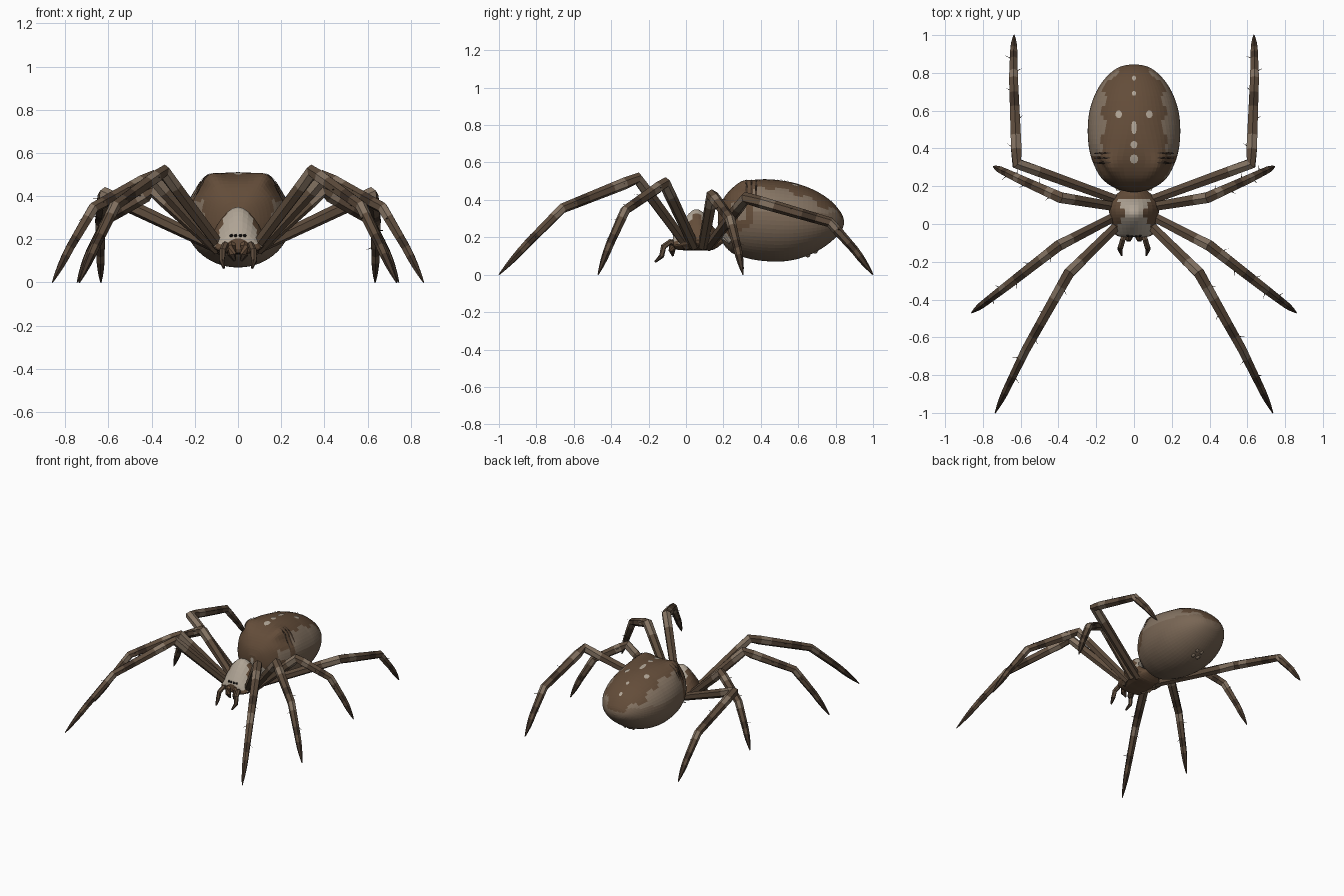
import bpy, bmesh, math, random
from mathutils import Vector

random.seed(4)
cube = bpy.data.objects.get("Cube")
if cube:
    bpy.data.objects.remove(cube, do_unlink=True)


def material(name, *rgb):
    m = bpy.data.materials.new(name)
    m.use_nodes = True
    m.diffuse_color = (*rgb, 1)
    m.node_tree.nodes["Principled BSDF"].inputs["Base Color"].default_value = (*rgb, 1)
    return m


MATS = {
    "brown": material("brown", .125, .073, .041),
    "dark": material("dark brown", .055, .035, .023),
    "leg": material("leg brown", .112, .073, .046),
    "belly": material("belly taupe", .19, .133, .09),
    "flank": material("flank taupe", .235, .175, .125),
    "pale": material("pale grey", .43, .37, .30),
    "black": material("eye black", .012, .01, .009),
}
KEYS = list(MATS)


def finish(name, bm):
    bmesh.ops.recalc_face_normals(bm, faces=bm.faces)
    me = bpy.data.meshes.new(name)
    bm.to_mesh(me)
    bm.free()
    for m in MATS.values():
        me.materials.append(m)
    ob = bpy.data.objects.new(name, me)
    bpy.context.collection.objects.link(ob)
    return ob


def loft(name, rings, rule):
    """Skin closed rings; rule(ring index, centre, normal) names the colour."""
    bm = bmesh.new()
    vs = [[bm.verts.new(p) for p in r] for r in rings]
    n = len(vs[0])
    made = []
    for i in range(len(vs) - 1):
        for j in range(n):
            k = (j + 1) % n
            made.append((i, bm.faces.new((vs[i][j], vs[i][k], vs[i + 1][k], vs[i + 1][j]))))
    made += [(0, bm.faces.new(vs[0])), (len(vs) - 2, bm.faces.new(vs[-1]))]
    bmesh.ops.recalc_face_normals(bm, faces=bm.faces)
    for i, f in made:
        f.material_index = KEYS.index(rule(i, f.calc_center_median(), f.normal))
    return finish(name, bm)


def smooth_rows(rows, steps):
    """Catmull-Rom resampling of rows of numbers."""
    out = []
    for i in range(len(rows) - 1):
        a, b, c, d = rows[max(i - 1, 0)], rows[i], rows[i + 1], rows[min(i + 2, len(rows) - 1)]
        for s in range(steps):
            t = s / steps
            out.append([q + .5 * t * (r - p + t * (2*p - 5*q + 4*r - w + t * (3*(q - r) + w - p)))
                        for p, q, r, w in zip(a, b, c, d)])
    return out + [list(rows[-1])]


def body_rings(rows, steps, sides, shape):
    return [[shape(math.cos(a), math.sin(a), y, (top + bot) / 2, (top - bot) / 2, hw)
             for a in (math.tau * j / sides for j in range(sides))]
            for y, top, bot, hw in smooth_rows(rows, steps)]


def tube(name, path, radii, rule, sides=6):
    rings = []
    for i, p in enumerate(path):
        d = (path[min(i + 1, len(path) - 1)] - path[max(i - 1, 0)]).normalized()
        u = d.cross(Vector((0, 0, 1))).normalized()
        v = u.cross(d)
        rings.append([p + radii[i] * (u * math.cos(a) + v * math.sin(a))
                      for a in (math.tau * (j + .5) / sides for j in range(sides))])
    return loft(name, rings, rule)


# abdomen: egg with two front shoulders and a leaf-shaped back marking
ABDOMEN = [(.17, .33, .28, .03), (.19, .39, .19, .10), (.24, .455, .12, .17), (.32, .495, .09, .215),
           (.40, .51, .075, .238), (.50, .505, .07, .245), (.60, .485, .085, .235), (.70, .445, .125, .20),
           (.78, .39, .18, .145), (.83, .33, .235, .08), (.845, .29, .27, .015)]


def abdomen_shape(c, s, y, mid, half, hw):
    front = max(0, min(1, (.55 - y) / .2))
    power = 1 - .42 * front if s > 0 else 1
    x = hw * math.copysign(abs(c) ** power, c)
    z = mid + half * s
    x *= 1 - .1 * math.exp(-((z - .42) / .03) ** 2 - ((y - .29) / .08) ** 2)
    if s > 0:
        z += .035 * s * math.exp(-((abs(x) - .14) / .06) ** 2 - ((y - .29) / .07) ** 2)
    return Vector((x, y, z))


def abdomen_colour(i, c, n):
    x = abs(c.x)
    if c.y < .36:
        if x > .16 and .30 < c.z < .38 and c.y < .31:
            return "flank"
        return "brown" if c.z > .2 + .5 * max(0, c.y - .22) else "belly"
    edge = .162 + .018 * math.sin(c.y * 45) - .6 * max(0, c.y - .7) + .3 * max(0, .45 - c.y)
    if n.z > 0 and c.z > .3 and x < edge:
        return "brown"
    return "flank" if c.z > .33 else "belly"


abdomen = loft("abdomen", body_rings(ABDOMEN, 4, 60, abdomen_shape), abdomen_colour)


def patch(name, x, y, rx, ry, key, aim=Vector((0, 0, -1)), sides=10):
    """Thin plate laid on the abdomen, cast along aim from above (y is where it lands)."""
    hit, mid, _, _ = abdomen.ray_cast(Vector((x, y, .3)) - aim, aim)
    if not hit:
        return
    across = Vector((1, 0, 0))
    along = across.cross(aim)
    bm = bmesh.new()

    def vert(r, a):
        start = mid - aim + across * rx * r * math.cos(a) + along * ry * r * math.sin(a)
        ok, p, n, _ = abdomen.ray_cast(start, aim)
        return bm.verts.new(p + n * .004) if ok else bm.verts.new(start + aim)

    centre = vert(0, 0)
    inner, outer = [[vert(r, math.tau * (j + .5) / sides) for j in range(sides)] for r in (.5, 1)]
    for j in range(sides):
        k = (j + 1) % sides
        bm.faces.new((centre, inner[j], inner[k]))
        bm.faces.new((inner[j], outer[j], outer[k], inner[k]))
    for f in bm.faces:
        f.material_index = KEYS.index(key)
    finish(name, bm)


# pale spots down the back, and the broken band across the shoulders
for k, (y, rx, ry) in enumerate(((.345, .023, .024), (.42, .018, .02), (.51, .015, .036),
                                 (.69, .011, .013), (.77, .011, .013))):
    patch(f"back_spot_{k + 1}", 0, y, rx, ry, "pale")
SLOPE = Vector((0, .7, -.7)).normalized()
patch("band_centre", 0, .11, .032, .036, "pale", SLOPE)
patch("front_spot", 0, .19, .014, .016, "pale", Vector((0, 1, 0)))

# head and chest: flat below, peaked above, pale face
CHEST = [(-.07, .205, .155, .06), (-.055, .235, .135, .10), (0, .31, .13, .12), (.05, .35, .13, .13),
         (.10, .325, .13, .13), (.15, .25, .135, .10), (.20, .22, .17, .04)]


def chest_shape(c, s, y, mid, half, hw):
    low, high = mid - half, mid + half
    belt = low + (high - low) * .25
    z = belt + s * ((high - belt) if s > 0 else (belt - low))
    return Vector((hw * c * (1 - .3 * max(0, s)), y, z))


def chest_colour(i, c, n):
    if c.z > .18 and c.y < .13 and abs(c.x) < .042 + .4 * (.35 - c.z) and n.z > -.2:
        return "pale"
    return "brown"


chest = loft("head_and_chest", body_rings(CHEST, 3, 24, chest_shape), chest_colour)


def ball(name, at, size, key):
    bm = bmesh.new()
    bmesh.ops.create_icosphere(bm, subdivisions=2, radius=1)
    for v in bm.verts:
        v.co = Vector(at) + Vector(a * b for a, b in zip(v.co, size))
    for f in bm.faces:
        f.material_index = KEYS.index(key)
    return finish(name, bm)


# leg bones: hip, knee, shin joint, foot tip (left side)
LEGS = {
    "first": [(.07, .01, .15), (.345, -.26, .515), (.57, -.66, .355), (.735, -1, 0)],
    "second": [(.09, .045, .15), (.40, -.115, .49), (.67, -.325, .345), (.86, -.47, 0)],
    "third": [(.09, .09, .15), (.39, .14, .425), (.60, .235, .30), (.745, .305, 0)],
    "fourth": [(.07, .12, .15), (.62, .32, .41), (.638, .77, .28), (.635, 1, 0)],
}
STEPS = (5, 6, 4, 4)
RADII = (.027, .033, .027, .022, .003)
BANDS = "leg leg leg leg flank leg flank leg leg dark leg flank leg leg dark leg dark dark dark".split()


def spike(bm, at, direction, length, radius):
    side = direction.orthogonal().normalized()
    up = direction.cross(side).normalized()
    base = [bm.verts.new(at + radius * (side * math.cos(a) + up * math.sin(a)))
            for a in (0, math.tau / 3, math.tau * 2 / 3)]
    tip = bm.verts.new(at + direction * length)
    bm.faces.new(base)
    for j in range(3):
        bm.faces.new((base[j], base[(j + 1) % 3], tip))


for side, sx in (("left", 1), ("right", -1)):
    for label, bones in LEGS.items():
        pts = [Vector((x * sx, y, z)) for x, y, z in bones]
        bow = (pts[2] - pts[1]).normalized() * .014
        pts.insert(3, pts[2].lerp(pts[3], .52) + bow)
        path, radii = [], []
        for a, b, ra, rb, n in zip(pts, pts[1:], RADII, RADII[1:], STEPS):
            path += [a.lerp(b, k / n) for k in range(n)]
            blunt = 2 if rb < .01 else 1
            radii += [ra + (rb - ra) * (k / n) ** blunt for k in range(n)]
        tube(f"{side}_{label}_leg", path + [pts[-1]], radii + [RADII[-1]],
             lambda i, c, n: BANDS[min(i, len(BANDS) - 1)])
        # bristles along the shin and lower leg
        bm = bmesh.new()
        for k, i in enumerate((6, 8, 10, 12, 14)):
            d = (path[i + 1] - path[i]).normalized()
            out = d.cross(Vector((0, 0, 1))).normalized() * (1 if k % 2 else -1)
            out = (out + d * .7 + Vector((0, 0, random.uniform(0, .6)))).normalized()
            spike(bm, path[i], out, radii[i] + .028, .005)
        for f in bm.faces:
            f.material_index = KEYS.index("dark")
        finish(f"{side}_{label}_leg_bristles", bm)

    # feeler beside the mouth
    feeler = [Vector((x * sx, y, z)) for x, y, z in
              ((.045, -.03, .16), (.06, -.085, .175), (.07, -.12, .15), (.075, -.13, .10), (.065, -.165, .068))]
    tube(f"{side}_feeler", feeler, (.014, .016, .016, .014, .006),
         lambda i, c, n: "leg" if i < 3 else "dark")
    # jaw and fang
    jaw = [Vector((x * sx, y, z)) for x, y, z in
           ((.026, -.045, .19), (.03, -.07, .165), (.028, -.075, .13), (.015, -.07, .10))]
    tube(f"{side}_jaw", jaw, (.018, .022, .02, .005), lambda i, c, n: "brown" if i < 2 else "dark")
    # eyes set on the face
    for k, ex in enumerate((.011, .031)):
        hit, loc, _, _ = chest.ray_cast(Vector((ex * sx, -1, .217)), Vector((0, 1, 0)))
        if hit:
            ball(f"{side}_eye_{k + 1}", loc, (.008, .008, .008), "black")
    # shoulder band, back spot and dark creases
    patch(f"{side}_band_inner", .075 * sx, .11, .034, .024, "pale", SLOPE)
    patch(f"{side}_band_outer", .125 * sx, .115, .04, .02, "pale", SLOPE)
    patch(f"{side}_back_spot", .08 * sx, .58, .017, .021, "pale")
    for k, y in enumerate((.325, .35, .375)):
        patch(f"{side}_crease_{k + 1}", .165 * sx, y, .045, .006, "dark")
    # spinnerets under the tail
    for k, y in enumerate((.65, .69)):
        ball(f"{side}_spinneret_{k + 1}", (.02 * sx, y, .108 + k * .02), (.015, .016, .016), "flank")
